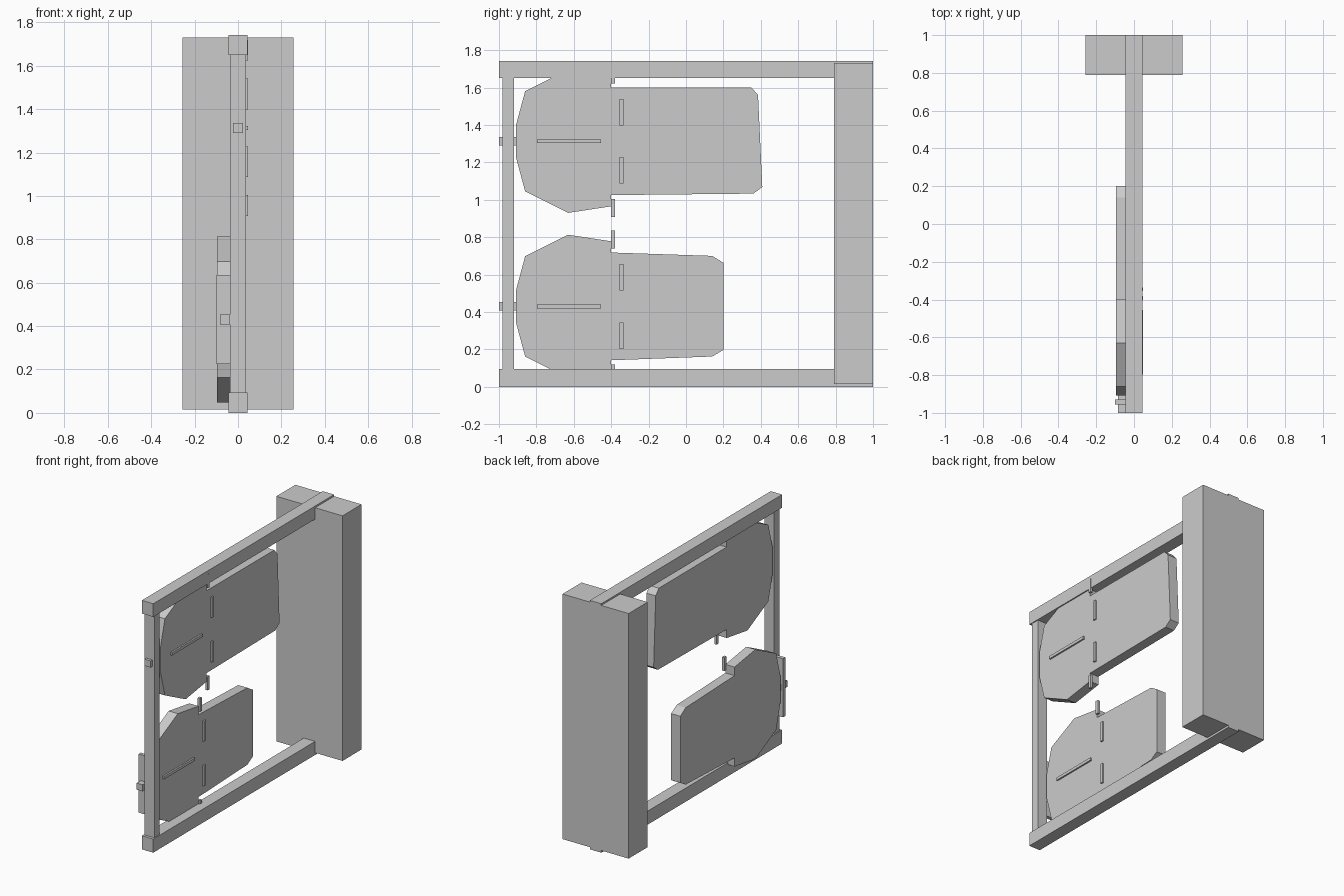
import bpy
import bmesh

cube = bpy.data.objects.get("Cube")
if cube:
    bpy.data.objects.remove(cube, do_unlink=True)

grey = bpy.data.materials.new("plain grey")
grey.use_nodes = True
colour = (0.6, 0.6, 0.6, 1)
grey.diffuse_color = colour
grey.node_tree.nodes["Principled BSDF"].inputs["Base Color"].default_value = colour


def finish(name, bm):
    bmesh.ops.recalc_face_normals(bm, faces=bm.faces)
    mesh = bpy.data.meshes.new(name)
    bm.to_mesh(mesh)
    bm.free()
    mesh.materials.append(grey)
    obj = bpy.data.objects.new(name, mesh)
    bpy.context.scene.collection.objects.link(obj)
    return obj


def box(name, xs, ys, zs):
    """Box from the low and high limits on each axis."""
    bm = bmesh.new()
    bmesh.ops.create_cube(bm, size=1)
    for v in bm.verts:
        v.co = [lim[0] if c < 0 else lim[1] for c, lim in zip(v.co, (xs, ys, zs))]
    return finish(name, bm)


def panel(name, xs, outline):
    """Flat panel: a side outline in (y, z) given thickness along x."""
    bm = bmesh.new()
    face = bm.faces.new([bm.verts.new((xs[0], y, z)) for y, z in outline])
    ext = bmesh.ops.extrude_face_region(bm, geom=[face])["geom"]
    verts = [g for g in ext if isinstance(g, bmesh.types.BMVert)]
    bmesh.ops.translate(bm, verts=verts, vec=(xs[1] - xs[0], 0, 0))
    return finish(name, bm)


# Frame: rear block, two beams and the front post
box("rear_block", (-0.256, 0.256), (0.79, 1), (0.015, 1.73))
box("bottom_beam", (-0.044, 0.044), (-1, 1), (0, 0.095))
box("top_beam", (-0.044, 0.044), (-1, 1), (1.65, 1.742))
box("front_post", (-0.038, 0.038), (-0.98, -0.92), (0.09, 1.655))

# Each panel: label, x centre, z centre, and the tail corners relative to z centre
PANELS = (
    ("upper", 0.0, 1.313, [(0.35, 0.287), (0.385, 0.247), (0.408, -0.245), (0.36, -0.28)]),
    ("lower", -0.061, 0.43, [(0.14, 0.27), (0.2, 0.233), (0.2, -0.233), (0.14, -0.268)]),
)
# Upper half of the rounded head, from the step forward to the nose
HEAD = [(-0.4, 0.288), (-0.4, 0.348), (-0.63, 0.383), (-0.86, 0.268), (-0.908, 0.09)]

for label, cx, cz, tail in PANELS:
    head = HEAD + [(y, -z) for y, z in reversed(HEAD)]
    outline = [(y, cz + z) for y, z in head + tail[::-1]]
    panel(label + "_panel", (cx - 0.035, cx + 0.036), outline)

    # Front handle through the post
    box(label + "_handle", (cx - 0.023, cx + 0.023), (-1, -0.9), (cz - 0.023, cz + 0.023))

    # Raised strips on the panel side
    strip_x = (cx + 0.03, cx + 0.047)
    box(label + "_long_strip", strip_x, (-0.797, -0.455), (cz - 0.01, cz + 0.01))
    for side, s in (("top", 1), ("bottom", -1)):
        box(f"{label}_{side}_strip", strip_x, (-0.355, -0.335),
            sorted((cz + s * 0.085, cz + s * 0.227)))
        box(f"{label}_{side}_pin", strip_x, (-0.402, -0.38),
            sorted((cz + s * 0.31, cz + s * 0.405)))

# Guide plate beside the post
box("lower_guide_plate", (-0.1, -0.022), (-0.955, -0.93), (0.225, 0.635))
